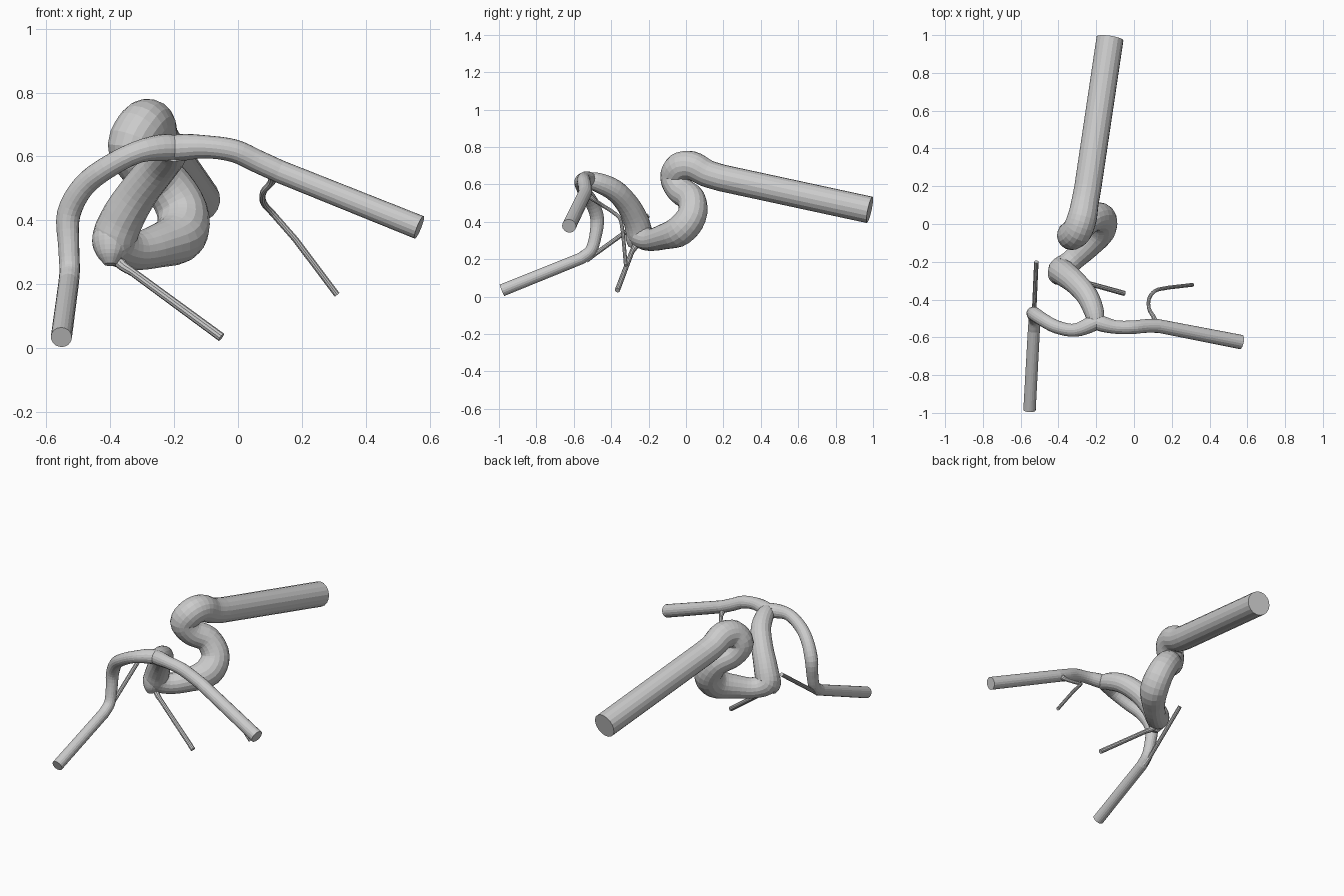
import bpy, bmesh
from math import cos, sin, tau
from mathutils import Vector


def catmull(pts, n):
    """Smooth path through (x, y, z, radius) points."""
    p = [Vector(q) for q in pts]
    p = [p[0] * 2 - p[1]] + p + [p[-1] * 2 - p[-2]]
    out = []
    for a, b, c, d in zip(p, p[1:], p[2:], p[3:]):
        # centripetal tangents avoid overshoot next to long straight runs
        ta, tb, tc = [max((v - u).to_3d().length, 1e-4) ** 0.5
                      for u, v in ((a, b), (b, c), (c, d))]
        m1 = ((b - a) / ta - (c - a) / (ta + tb) + (c - b) / tb) * tb
        m2 = ((c - b) / tb - (d - b) / (tb + tc) + (d - c) / tc) * tb
        for i in range(n):
            t = i / n
            out.append(b * (2 * t**3 - 3 * t**2 + 1) + m1 * (t**3 - 2 * t**2 + t)
                       + c * (3 * t**2 - 2 * t**3) + m2 * (t**3 - t**2))
    return out + [p[-2]]


def vessel(name, pts, sides=18, n=4, tip=None):
    """Capped tube along a smooth path, with an optional straight end piece."""
    path = catmull(pts, n)
    if tip:
        path.append(Vector(tip))
    pos = [Vector(q[:3]) for q in path]
    bm = bmesh.new()
    rings, side = [], None
    for i, q in enumerate(pos):
        t = (pos[min(i + 1, len(pos) - 1)] - pos[max(i - 1, 0)]).normalized()
        if i and i < len(pos) - 1:
            t = ((pos[i + 1] - q).normalized() + (q - pos[i - 1]).normalized()).normalized()
        side = t.orthogonal() if side is None else side - t * side.dot(t)
        side.normalize()
        up = t.cross(side)
        r = path[i][3]
        rings.append([bm.verts.new(q + r * (cos(tau * k / sides) * side + sin(tau * k / sides) * up))
                      for k in range(sides)])
    for a, b in zip(rings, rings[1:]):
        for k in range(sides):
            j = (k + 1) % sides
            bm.faces.new((a[k], a[j], b[j], b[k]))
    bm.faces.new(rings[0][::-1])
    bm.faces.new(rings[-1])
    me = bpy.data.meshes.new(name)
    bm.to_mesh(me)
    bm.free()
    ob = bpy.data.objects.new(name, me)
    bpy.context.collection.objects.link(ob)
    return ob


# Main trunk: coiled part from the fork back to the long straight inlet
vessel("main_trunk", [
    (-0.20, -0.53, 0.625, 0.042), (-0.21, -0.47, 0.61, 0.052),
    (-0.245, -0.385, 0.57, 0.058), (-0.31, -0.31, 0.49, 0.062),
    (-0.365, -0.265, 0.40, 0.068), (-0.385, -0.245, 0.335, 0.07),
    (-0.335, -0.20, 0.305, 0.06), (-0.25, -0.12, 0.32, 0.068),
    (-0.18, -0.03, 0.355, 0.083), (-0.175, 0.03, 0.43, 0.08),
    (-0.23, 0.03, 0.52, 0.075), (-0.30, -0.03, 0.57, 0.075),
    (-0.33, -0.06, 0.635, 0.078), (-0.30, -0.035, 0.69, 0.08),
    (-0.275, 0.03, 0.70, 0.078), (-0.26, 0.11, 0.66, 0.073),
    (-0.245, 0.19, 0.635, 0.072)], tip=(-0.127, 0.982, 0.464, 0.072))

# Pocket at the low bend of the trunk
vessel("trunk_pocket", [
    (-0.37, -0.24, 0.40, 0.04), (-0.395, -0.26, 0.34, 0.062),
    (-0.40, -0.28, 0.295, 0.045), (-0.40, -0.29, 0.262, 0.018)])

# Right branch
vessel("right_branch", [
    (-0.235, -0.505, 0.622, 0.035), (-0.18, -0.525, 0.628, 0.042),
    (-0.10, -0.545, 0.63, 0.036), (-0.01, -0.547, 0.617, 0.036),
    (0.06, -0.54, 0.585, 0.036), (0.13, -0.54, 0.553, 0.036)],
    tip=(0.567, -0.625, 0.378, 0.038))

# Left branch arching over and down to the front
vessel("left_branch", [
    (-0.17, -0.505, 0.622, 0.035), (-0.225, -0.53, 0.628, 0.042),
    (-0.31, -0.562, 0.615, 0.035), (-0.41, -0.545, 0.565, 0.035),
    (-0.485, -0.505, 0.505, 0.036), (-0.53, -0.475, 0.42, 0.037),
    (-0.53, -0.485, 0.32, 0.033), (-0.527, -0.51, 0.245, 0.032),
    (-0.53, -0.56, 0.205, 0.032)], tip=(-0.553, -0.984, 0.034, 0.033))

# Thin side twigs
vessel("left_twig", [(-0.53, -0.535, 0.20, 0.02), (-0.53, -0.49, 0.225, 0.012)],
       sides=10, tip=(-0.517, -0.20, 0.435, 0.012))
vessel("right_twig", [
    (0.115, -0.535, 0.555, 0.02), (0.105, -0.495, 0.52, 0.012),
    (0.08, -0.45, 0.49, 0.01), (0.08, -0.395, 0.455, 0.01),
    (0.11, -0.355, 0.42, 0.01), (0.18, -0.337, 0.34, 0.01)],
    sides=10, tip=(0.31, -0.322, 0.167, 0.01))
vessel("lower_twig", [
    (-0.385, -0.25, 0.30, 0.025), (-0.365, -0.275, 0.262, 0.017),
    (-0.33, -0.29, 0.238, 0.013)],
    sides=10, tip=(-0.052, -0.367, 0.034, 0.014))
